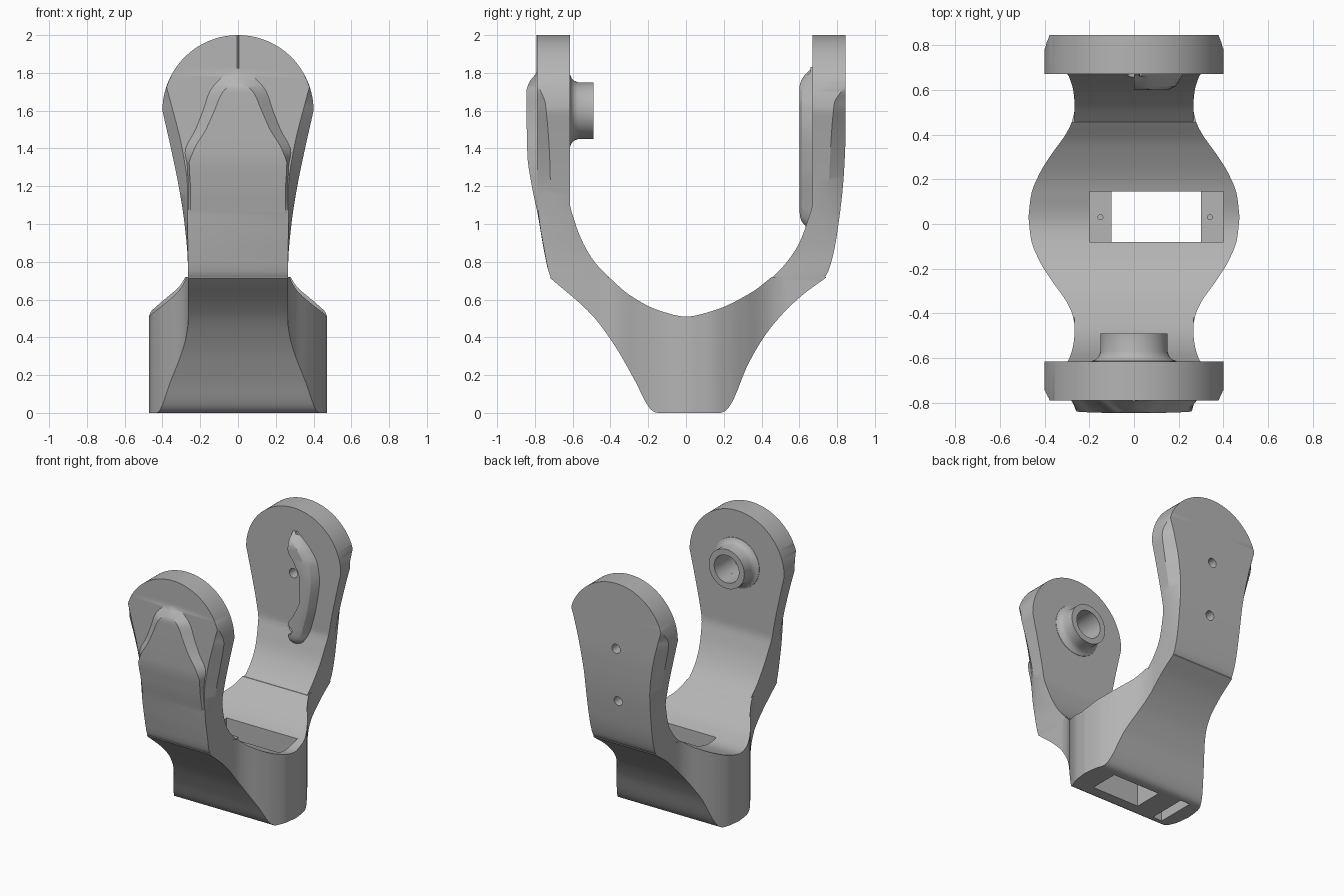
import bpy, bmesh, math
from mathutils import Matrix

if "Cube" in bpy.data.objects:
    bpy.data.objects.remove(bpy.data.objects["Cube"], do_unlink=True)

grey = bpy.data.materials.new("plain grey")
grey.use_nodes = True
grey.diffuse_color = (0.46, 0.46, 0.46, 1)
grey.node_tree.nodes["Principled BSDF"].inputs["Base Color"].default_value = grey.diffuse_color


def curve(*keys):
    """Smooth interpolation through (t, value) keys without overshoot."""
    n = len(keys)
    step = [keys[i + 1][0] - keys[i][0] for i in range(n - 1)]
    rate = [(keys[i + 1][1] - keys[i][1]) / step[i] for i in range(n - 1)]
    slope = [rate[0]]
    for p, q in zip(rate, rate[1:]):
        slope.append(2 * p * q / (p + q) if p * q > 0 else 0)
    slope.append(rate[-1])

    def value(t):
        if t <= keys[0][0]:
            return keys[0][1]
        for i in range(n - 1):
            if t <= keys[i + 1][0]:
                h = step[i]
                u = (t - keys[i][0]) / h
                v = 1 - u
                return (keys[i][1] * (1 + 2 * u) * v * v + keys[i + 1][1] * u * u * (3 - 2 * u)
                        + h * slope[i] * u * v * v - h * slope[i + 1] * u * u * v)
        return keys[-1][1]
    return value


def finish(name, bm):
    bmesh.ops.recalc_face_normals(bm, faces=bm.faces)
    mesh = bpy.data.meshes.new(name)
    bm.to_mesh(mesh)
    bm.free()
    mesh.materials.append(grey)
    obj = bpy.data.objects.new(name, mesh)
    bpy.context.collection.objects.link(obj)
    return obj


def loft(name, rings):
    """Skin closed rings of equal length and cap both ends."""
    bm = bmesh.new()
    rows = [[bm.verts.new(p) for p in ring] for ring in rings]
    n = len(rows[0])
    for a, b in zip(rows, rows[1:]):
        for i in range(n):
            j = (i + 1) % n
            bm.faces.new((a[i], a[j], b[j], b[i]))
    bm.faces.new(rows[0])
    bm.faces.new(rows[-1])
    return finish(name, bm)


def box(x0, x1, y0, y1, z0, z1):
    bm = bmesh.new()
    bmesh.ops.create_cube(bm, size=1)
    bm.transform(Matrix.Translation(((x0 + x1) / 2, (y0 + y1) / 2, (z0 + z1) / 2))
                 @ Matrix.Diagonal((x1 - x0, y1 - y0, z1 - z0, 1)))
    return finish("cutter", bm)


def rod(r, x, y, z, length, along_y=True):
    bm = bmesh.new()
    bmesh.ops.create_cone(bm, cap_ends=True, segments=40, radius1=r, radius2=r, depth=length)
    turn = Matrix.Rotation(math.pi / 2 if along_y else 0, 4, "X")
    bm.transform(Matrix.Translation((x, y, z)) @ turn)
    return finish("cutter", bm)


def cut(obj, *cutters):
    bpy.context.view_layer.objects.active = obj
    for cutter in cutters:
        mod = obj.modifiers.new("cut", "BOOLEAN")
        mod.operation, mod.solver, mod.object = "DIFFERENCE", "EXACT", cutter
        bpy.ops.object.modifier_apply(modifier=mod.name)
        bpy.data.objects.remove(cutter, do_unlink=True)


def smooth(obj):
    bpy.ops.object.select_all(action="DESELECT")
    obj.select_set(True)
    bpy.context.view_layer.objects.active = obj
    bpy.ops.object.shade_smooth_by_angle(angle=math.radians(28))


# Base: saddle with a bulging plan outline
bulge = curve((0, .472), (.1, .46), (.2, .42), (.28, .37), (.38, .3), (.43, .277), (.48, .265))
under = curve((-.72, .715), (-.5, .52), (-.38, .36), (-.27, .17), (-.2, .035), (-.18, .012), (-.15, 0),
              (.18, 0), (.21, .012), (.24, .05), (.33, .26), (.44, .44), (.6, .61), (.74, .715))
saddle = curve((-.41, .72), (-.3, .625), (-.15, .545), (0, .51), (.15, .543), (.35, .64), (.455, .72))
rings = []
for i in range(98):
    y = -.72 + 1.46 * i / 97
    w, lo, hi = bulge(abs(y - .03)), under(y), saddle(y)
    rings.append([(-w, y, lo), (w, y, lo), (w, y, hi), (-w, y, hi)])
base = loft("base", rings)
cut(base,
    box(-.2, .4, -.08, .145, .42, .9),       # stepped pocket
    box(-.1, .3, -.08, .145, -.1, .9),       # opening through the floor
    box(-.36, -.28, -.13, .17, -.1, .15),    # cable slot underneath
    rod(.011, -.15, .03, .4, .2, False), rod(.011, .34, .03, .4, .2, False))

# Arms: stacked sections with a round head
flare = curve((.7, .265), (.8, .266), (1, .283), (1.2, .314), (1.4, .355), (1.6, .4))
levels = [.7 + .9 * i / 36 for i in range(36)]
levels += [1.6 + .4 * math.sin(math.radians(a)) for a in range(0, 89, 2)]


def arm(name, side, inner, shoulder, plate, pad, panel, foot, crown):
    rings = []
    for z in levels:
        w = flare(z) if z < 1.6 else math.sqrt(.16 - (z - 1.6) ** 2)
        c = min(panel(z), w * .995)
        a = min(foot(z), c * .98)
        b = min(crown(z), a * .96)
        half = [(w, inner(z)), (w, shoulder(z)), (c, plate(z)), (a, plate(z)), (b, pad(z))]
        ring = half + [(-x, y) for x, y in reversed(half)]
        rings.append([(x, side * y, z) for x, y in ring])
    return loft(name, rings)


plate = curve((.7, .7), (.73, .722), (.85, .748), (1.05, .78), (1.2, .79), (2, .79))
front_arm = arm(
    "front_arm", -1,
    curve((.7, .39), (.8, .485), (.9, .545), (1, .585), (1.12, .615), (2, .615)),
    curve((.7, .695), (.74, .71), (1.3, .72), (1.64, .745), (1.72, .775), (1.8, .79), (2, .79)),
    plate,
    curve((.7, .7), (.73, .722), (.85, .75), (1.05, .785), (1.2, .816), (1.37, .84),
          (1.7, .845), (1.75, .83), (1.81, .791), (2, .791)),
    curve((.7, .265), (1.2, .268), (1.37, .29), (1.64, .355), (1.8, .4)),
    curve((.7, .263), (1.3, .268), (1.38, .28), (1.5, .225), (1.6, .185), (1.7, .15), (1.78, .08), (1.82, .004)),
    curve((.7, .26), (1.3, .262), (1.4, .23), (1.5, .17), (1.6, .125), (1.7, .08), (1.76, .003)))
cut(front_arm, rod(.105, 0, -.62, 1.6, .2))

outer = curve((.7, .715), (.74, .75), (.95, .8), (1.3, .838), (1.5, .845), (2, .845))
rear_arm = arm(
    "rear_arm", 1,
    curve((.7, .44), (.8, .535), (.9, .6), (1, .638), (1.12, .67), (2, .67)),
    curve((.7, .71), (.8, .735), (1.2, .755), (1.64, .785), (1.7, .82), (1.76, .845), (2, .845)),
    outer, outer,
    curve((.7, .262), (1.2, .275), (1.4, .3), (1.64, .355), (1.78, .4)),
    curve((.7, .15), (2, .15)), curve((.7, .07), (2, .07)))
cut(rear_arm, *[rod(.035, 0, .75, z, .4) for z in (1.5, 1.09)])

# Pivot boss: turned ring with a flared foot
bm = bmesh.new()
outline = [(.105, -.69), (.195, -.63), (.19, -.613), (.172, -.606), (.158, -.592), (.15, -.57),
           (.15, -.49), (.105, -.49)]
verts = [bm.verts.new((r, y, 0)) for r, y in outline]
edges = [bm.edges.new((verts[i - 1], verts[i])) for i in range(len(verts))]
bmesh.ops.spin(bm, geom=verts + edges, cent=(0, 0, 0), axis=(0, 1, 0),
               angle=math.tau, steps=48, use_merge=True)
bmesh.ops.remove_doubles(bm, verts=bm.verts, dist=.0001)
bm.transform(Matrix.Translation((0, 0, 1.6)))
boss = finish("pivot_boss", bm)

# Guide ridge: half-moon rib on the inside of the rear arm
left = curve((.97, .03), (1.05, 0), (1.13, 0), (1.22, .05), (1.35, .1), (1.5, .1), (1.62, .05), (1.7, 0), (1.83, 0))
right = curve((.97, .1), (1.1, .13), (1.3, .18), (1.5, .205), (1.62, .19), (1.72, .13), (1.8, .05), (1.83, .02))
height = curve((.97, .65), (1.03, .605), (1.1, .6), (1.72, .6), (1.77, .615), (1.83, .67))
rings = []
for i in range(41):
    z = .97 + .86 * i / 40
    l, r, y = left(z), right(z), height(z)
    m = max(r - .05, l + .01)
    rings.append([(l, .7, z), (l, y, z), (m, y, z), (max(r - .02, m + .005), y + .015, z),
                  (r + .01, .66, z), (r + .03, .7, z)])
ridge = loft("guide_ridge", rings)
cut(ridge, *[rod(.035, 0, .65, z, .4) for z in (1.5, 1.09)])

for part in (base, front_arm, rear_arm, boss, ridge):
    smooth(part)
